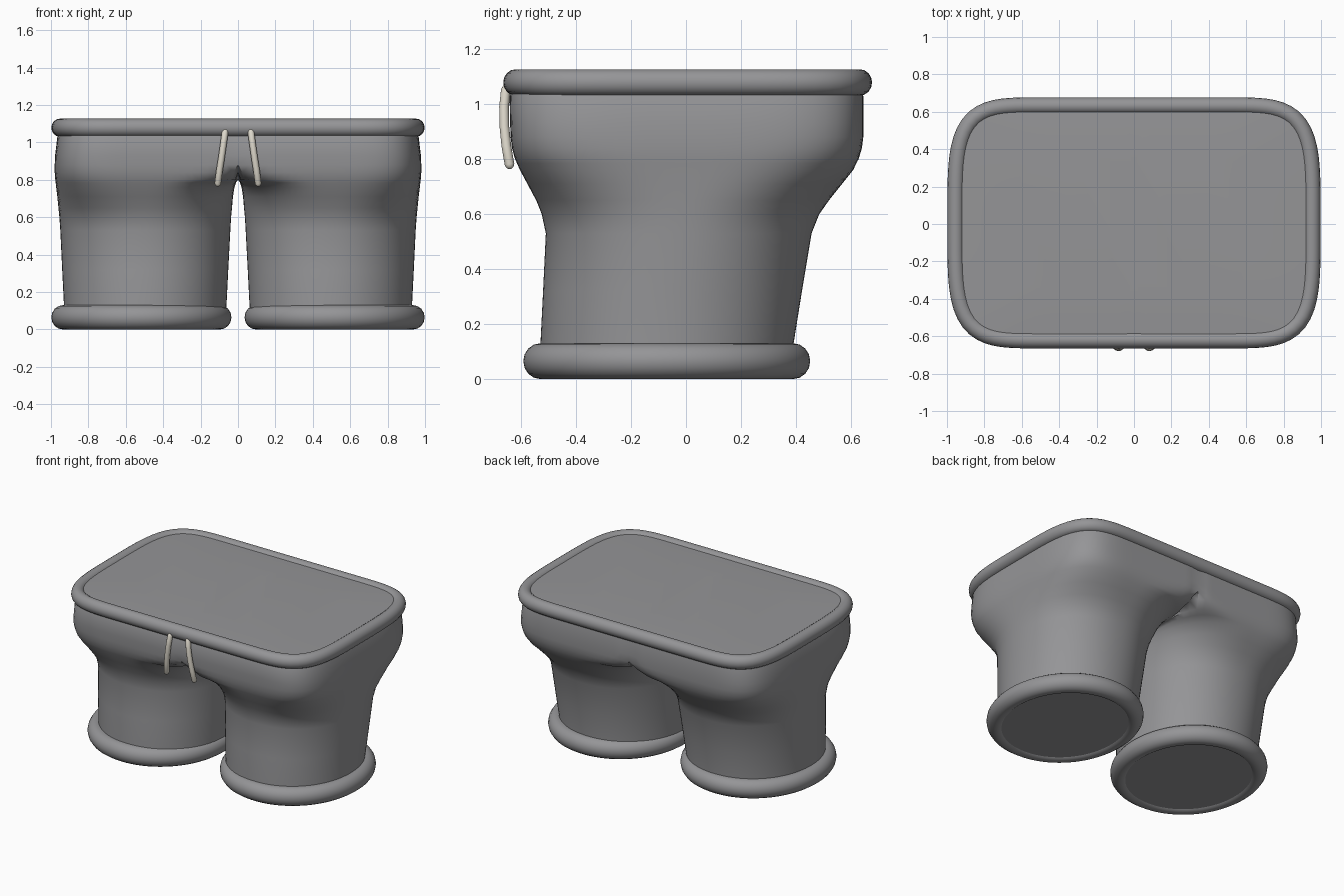
import bpy, bmesh, math
from mathutils import Vector

if "Cube" in bpy.data.objects:
    bpy.data.objects.remove(bpy.data.objects["Cube"])

N = 96  # points per ring


def material(name, rgb):
    m = bpy.data.materials.new(name)
    m.diffuse_color = (*rgb, 1)
    m.use_nodes = True
    m.node_tree.nodes["Principled BSDF"].inputs["Base Color"].default_value = m.diffuse_color
    return m


GREY = material("grey cloth", (0.30, 0.30, 0.31))
CREAM = material("cream cord", (0.74, 0.70, 0.61))


def finish(bm, name, mat, angle=45):
    me = bpy.data.meshes.new(name)
    bm.to_mesh(me)
    bm.free()
    ob = bpy.data.objects.new(name, me)
    bpy.context.collection.objects.link(ob)
    me.materials.append(mat)
    bpy.ops.object.select_all(action='DESELECT')
    ob.select_set(True)
    bpy.context.view_layer.objects.active = ob
    bpy.ops.object.shade_smooth_by_angle(angle=math.radians(angle))
    return ob


def mirror(ob):
    mod = ob.modifiers.new("mirror", 'MIRROR')
    mod.use_mirror_merge = True
    mod.merge_threshold = 0.002


def outline(x0, x1, y0, y1, n_in, n_out):
    """Rounded outline whose inner and outer halves have their own squareness."""
    cx, cy, a, b = (x0 + x1) / 2, (y0 + y1) / 2, (x1 - x0) / 2, (y1 - y0) / 2
    pts = []
    for i in range(N):
        t = 2 * math.pi * i / N
        c, s = math.cos(t), math.sin(t)
        n = n_out if c >= 0 else n_in
        r = (abs(c) ** n + abs(s) ** n) ** (-1 / n)
        pts.append(Vector((cx + a * r * c, cy + b * r * s)))
    return pts


def skin(bm, rings, closed=False):
    pairs = list(zip(rings, rings[1:]))
    if closed:
        pairs.append((rings[-1], rings[0]))
    for p, q in pairs:
        k = len(p)
        for i in range(k):
            j = (i + 1) % k
            bm.faces.new((p[i], p[j], q[j], q[i]))


def rolled_band(name, path, z, half_w, half_h):
    """Padded roll that follows a closed outline."""
    bm = bmesh.new()
    rings = []
    for i, p in enumerate(path):
        d = (path[(i + 1) % len(path)] - path[i - 1]).normalized()
        out = Vector((d.y, -d.x))
        ring = []
        for k in range(16):
            u = 2 * math.pi * k / 16
            q = p + out * half_w * math.cos(u)
            ring.append(bm.verts.new((q.x, q.y, z + half_h * math.sin(u))))
        rings.append(ring)
    skin(bm, rings, True)
    bmesh.ops.recalc_face_normals(bm, faces=bm.faces)
    return finish(bm, name, GREY, 80)


# Shorts body: one leg rising into half of the hips, then mirrored
# z, inner x, outer x, front y, back y, inner squareness, outer squareness
SECTIONS = [
    (0.012, 0.065, 0.93, -0.53, 0.39, 2.05, 2.05),
    (0.12, 0.062, 0.93, -0.53, 0.39, 2.05, 2.05),
    (0.32, 0.052, 0.94, -0.52, 0.422, 2.1, 2.1),
    (0.53, 0.041, 0.95, -0.51, 0.457, 2.15, 2.15),
    (0.60, 0.037, 0.955, -0.525, 0.485, 2.2, 2.25),
    (0.65, 0.032, 0.96, -0.545, 0.52, 2.3, 2.5),
    (0.71, 0.027, 0.966, -0.577, 0.568, 2.5, 2.9),
    (0.76, 0.019, 0.972, -0.604, 0.608, 3.0, 3.4),
    (0.785, 0.011, 0.975, -0.615, 0.62, 4.0, 3.6),
    (0.80, 0.0, 0.977, -0.622, 0.628, 6.0, 3.8),
    (0.84, 0.0, 0.98, -0.633, 0.640, 14.0, 4.0),
    (0.88, 0.0, 0.98, -0.638, 0.645, 60.0, 4.2),
    (0.93, 0.0, 0.978, -0.640, 0.645, 60.0, 4.2),
    (1.03, 0.0, 0.966, -0.642, 0.645, 60.0, 4.2),
    (1.085, 0.0, 0.945, -0.615, 0.63, 60.0, 4.2),
    (1.110, 0.0, 0.935, -0.605, 0.62, 60.0, 4.2),
    (1.120, 0.0, 0.62, -0.38, 0.39, 60.0, 4.2),
]
bm = bmesh.new()
rings = []
for z, *shape in SECTIONS:
    rings.append([bm.verts.new((p.x if p.x > 0.006 else 0, p.y, z)) for p in outline(*shape)])
skin(bm, rings)
bm.faces.new(rings[0])
bm.faces.new(rings[-1])
bmesh.ops.recalc_face_normals(bm, faces=bm.faces)
wall = [f for f in bm.faces if all(v.co.x == 0 for v in f.verts)]
bmesh.ops.delete(bm, geom=wall, context='FACES')
mirror(finish(bm, "shorts_body", GREY))

# Waistband: the outer half of the hip outline joined to its reflection
hip = outline(0, 0.953, -0.62, 0.632, 60, 4.2)
right = [hip[i] for i in range(-N // 4, N // 4 + 1)]
left = [Vector((-p.x, p.y)) for p in reversed(right)]
rolled_band("waistband", right + left, 1.079, 0.045, 0.048)

# Leg cuffs
mirror(rolled_band("leg_cuffs", outline(0.097, 0.936, -0.53, 0.39, 2.05, 2.05), 0.065, 0.062, 0.065))

# Drawstring cords with rounded ends
path = [Vector(p) for p in ((0.066, -0.642, 1.073), (0.070, -0.656, 1.05), (0.078, -0.662, 0.99),
                            (0.088, -0.661, 0.92), (0.099, -0.654, 0.85), (0.108, -0.642, 0.78))]
bm = bmesh.new()
rings = []
dirs = [(path[min(i + 1, 5)] - path[max(i - 1, 0)]).normalized() for i in range(6)]
stations = [(path[0] - dirs[0] * 0.012, dirs[0], 0.008)]
stations += [(p, d, 0.0175) for p, d in zip(path, dirs)]
stations += [(path[5] + dirs[5] * 0.010, dirs[5], 0.013), (path[5] + dirs[5] * 0.016, dirs[5], 0.005)]
for p, d, r in stations:
    u = d.cross(Vector((0, 1, 0))).normalized()
    v = d.cross(u)
    rings.append([bm.verts.new(p + r * (u * math.cos(k * math.pi / 6) + v * math.sin(k * math.pi / 6)))
                  for k in range(12)])
skin(bm, rings)
bm.faces.new(rings[0])
bm.faces.new(rings[-1])
bmesh.ops.recalc_face_normals(bm, faces=bm.faces)
mirror(finish(bm, "drawstrings", CREAM, 80))
